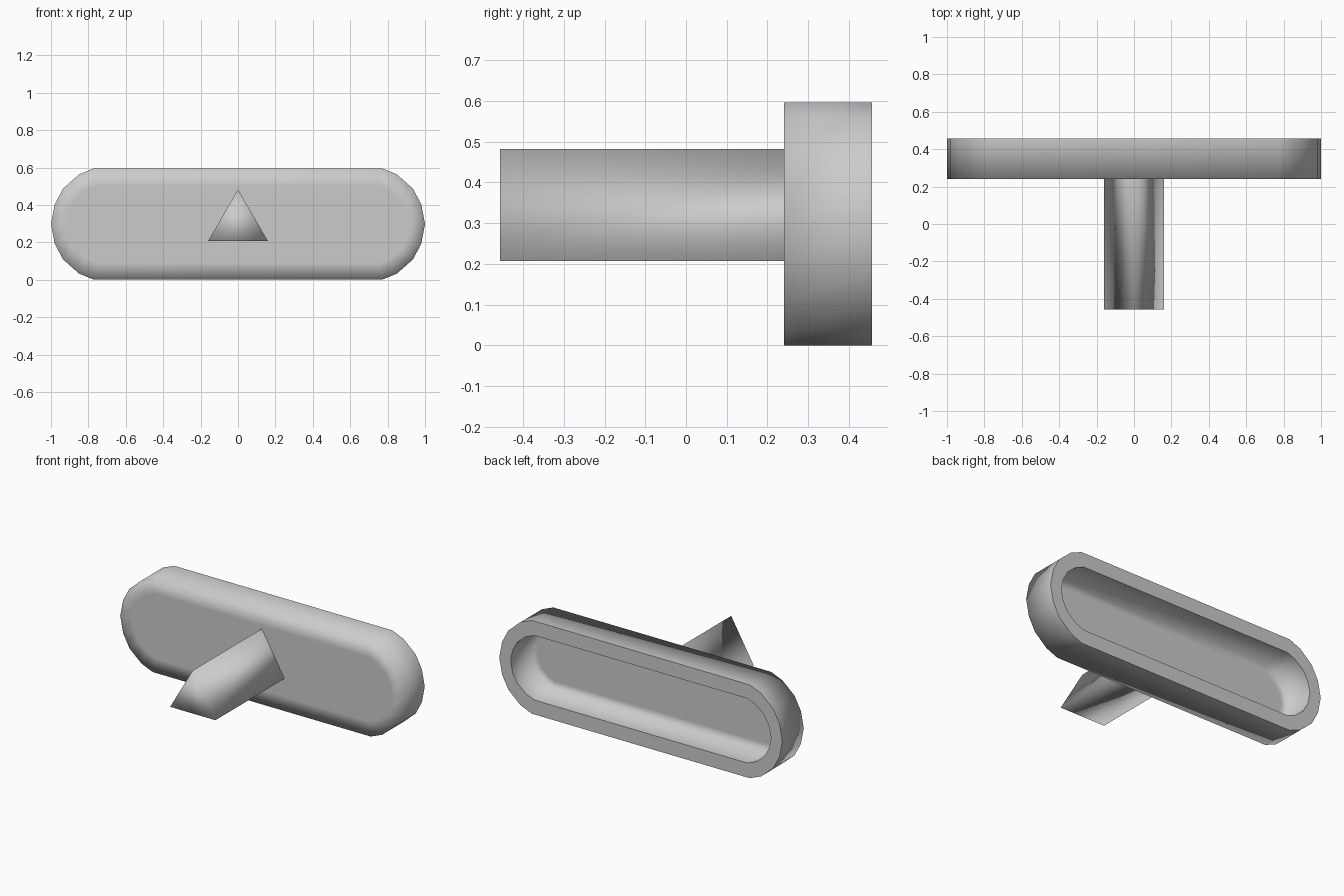
import bpy
import bmesh

old = bpy.data.objects.get("Cube")
if old:
    bpy.data.objects.remove(old, do_unlink=True)

grey = bpy.data.materials.new("plain grey")
grey.use_nodes = True
grey.diffuse_color = (0.6, 0.6, 0.6, 1)
grey.node_tree.nodes["Principled BSDF"].inputs["Base Color"].default_value = (0.6, 0.6, 0.6, 1)

MID_Z = 0.298    # half the tray height
END_X = 0.70     # centre of each rounded end
QUARTER = [(1.0, 0.0), (0.98, 0.105), (0.935, 0.19), (0.85, 0.265), (0.77, 0.298)]


def outline(inset_x, inset_z):
    """Rounded-end outline, drawn inwards by the insets."""
    kx = 1 - inset_x / (1 - END_X)
    kz = 1 - inset_z / MID_Z
    q = [(END_X + (x - END_X) * kx, z * kz) for x, z in QUARTER]
    top = q + [(-x, z) for x, z in reversed(q)]
    return top + [(x, -z) for x, z in reversed(top[1:-1])]


def loft(name, loops, sharp=(), cap_end=True):
    """Skin a chain of loops, cap the ends, crease the chosen loops."""
    bm = bmesh.new()
    rings = [[bm.verts.new(p) for p in loop] for loop in loops]
    n = len(rings[0])
    for a, b in zip(rings, rings[1:]):
        for i in range(n):
            j = (i + 1) % n
            bm.faces.new((a[i], a[j], b[j], b[i]))
    bm.faces.new(rings[0][::-1])
    if cap_end:
        bm.faces.new(rings[-1])
    for s in sharp:
        for i in range(n):
            bm.edges.get((rings[s][i], rings[s][(i + 1) % n])).smooth = False
    bmesh.ops.recalc_face_normals(bm, faces=bm.faces)
    for face in bm.faces:
        face.smooth = True
    mesh = bpy.data.meshes.new(name)
    bm.to_mesh(mesh)
    bm.free()
    mesh.materials.append(grey)
    obj = bpy.data.objects.new(name, mesh)
    bpy.context.collection.objects.link(obj)


# Tray: front face, outer wall, back rim, recess wall, thin recess floor
FRONT, BACK, FLOOR = 0.24, 0.456, 0.262
RIM_X, RIM_Z, BLEND = 0.08, 0.092, 0.05
steps = [
    (RIM_X, RIM_Z, FRONT),
    (0, 0, FRONT),
    (0, 0, BACK),
    (RIM_X, RIM_Z, BACK),
    (RIM_X, RIM_Z, FLOOR),
    (RIM_X + BLEND, RIM_Z + BLEND, FLOOR),
]
loft("tray", [[(x, y, z + MID_Z) for x, z in outline(ix, iz)] for ix, iz, y in steps],
     sharp=(2, 3))

# Triangular stem, left open where it meets the tray
triangle = [(-0.16, 0.207), (0.16, 0.207), (0, 0.482)]
loft("stem", [[(x, y, z) for x, z in triangle] for y in (-0.456, FRONT)], cap_end=False)
